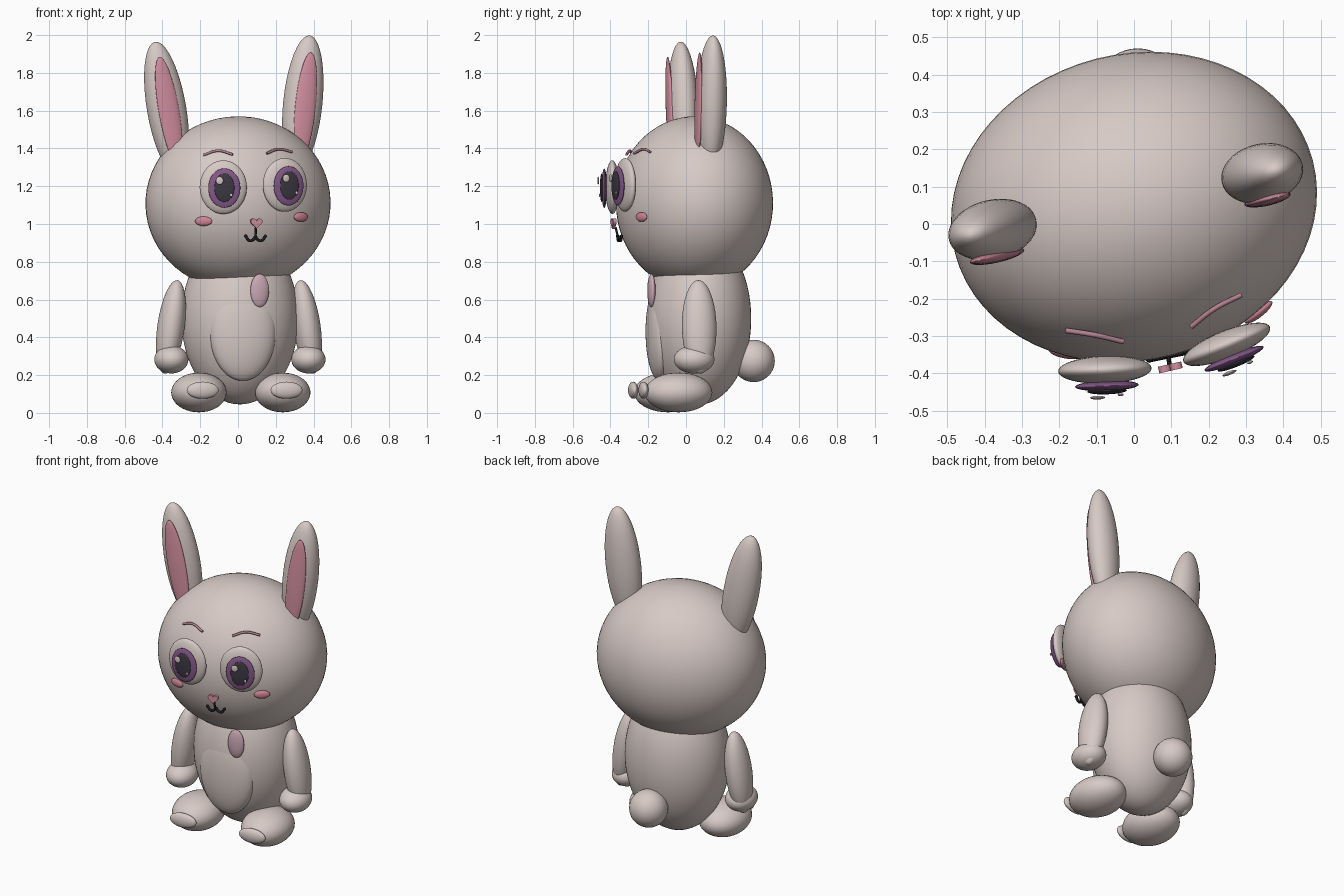
import bpy, bmesh, math
from mathutils import Vector, Matrix

cube = bpy.data.objects.get("Cube")
if cube:
    bpy.data.objects.remove(cube, do_unlink=True)


def material(name, rgb):
    m = bpy.data.materials.new(name)
    m.use_nodes = True
    color = (*rgb, 1)
    m.diffuse_color = color
    bsdf = m.node_tree.nodes["Principled BSDF"]
    bsdf.inputs["Base Color"].default_value = color
    bsdf.inputs["Roughness"].default_value = 0.7
    return m


FUR = material("warm_beige_fur", (0.68, 0.59, 0.56))
PINK = material("ear_pink", (0.66, 0.28, 0.36))
ROSE = material("cheek_rose", (0.62, 0.23, 0.30))
MAUVE = material("pale_mauve", (0.60, 0.40, 0.46))
BROW = material("brow_mauve", (0.45, 0.22, 0.28))
PURPLE = material("iris_purple", (0.24, 0.10, 0.26))
DARK = material("pupil_charcoal", (0.045, 0.04, 0.055))
BLACK = material("mouth_black", (0.012, 0.012, 0.014))


def finish(name, bm, mat):
    mesh = bpy.data.meshes.new(name)
    bm.to_mesh(mesh)
    bm.free()
    mesh.materials.append(mat)
    mesh.shade_smooth()
    obj = bpy.data.objects.new(name, mesh)
    bpy.context.collection.objects.link(obj)
    return obj


def blob(name, loc, radii, mat=FUR, yaw=0, lean=0, segments=40):
    """Ellipsoid: lean tips its top toward +x, yaw then turns it about z."""
    bm = bmesh.new()
    bmesh.ops.create_uvsphere(bm, u_segments=segments, v_segments=segments // 2, radius=1)
    obj = finish(name, bm, mat)
    for v in obj.data.vertices:
        v.co = v.co * Vector(radii)
    obj.location = loc
    obj.rotation_euler = (0, math.radians(lean), math.radians(yaw))
    return obj


def tube(name, points, radius, mat):
    """Smooth round cord through the points."""
    curve = bpy.data.curves.new(name, "CURVE")
    curve.dimensions = "3D"
    curve.bevel_depth = radius
    curve.bevel_resolution = 3
    curve.use_fill_caps = True
    curve.resolution_u = 8
    spline = curve.splines.new("BEZIER")
    spline.bezier_points.add(len(points) - 1)
    for bp, p in zip(spline.bezier_points, points):
        bp.co = p
        bp.handle_left_type = bp.handle_right_type = "AUTO"
    curve.materials.append(mat)
    obj = bpy.data.objects.new(name, curve)
    bpy.context.collection.objects.link(obj)
    return obj


# Head and torso
blob("head", (0, 0.045, 1.11), (0.495, 0.41, 0.46), yaw=14.5, lean=-2, segments=64)
blob("body", (0.01, 0.07, 0.5), (0.31, 0.275, 0.455), yaw=7, segments=64)
blob("belly_patch", (0.025, -0.14, 0.43), (0.175, 0.073, 0.26), yaw=5, segments=48)
blob("chest_tuft", (0.115, -0.183, 0.648), (0.05, 0.02, 0.088), MAUVE, yaw=12)
blob("tail", (0.01, 0.358, 0.275), (0.112, 0.112, 0.112))

# Arms, hands, feet and toe pads: side, arm, hand, foot, pad positions
for side, s, arm, hand, foot, pad in (
    ("left", 1, (0.365, 0.07), (0.373, 0.043), (0.237, -0.04), (0.257, -0.225)),
    ("right", -1, (-0.355, -0.02), (-0.353, -0.05), (-0.207, -0.095), (-0.187, -0.28)),
):
    blob(side + "_arm", (*arm, 0.455), (0.072, 0.092, 0.25), yaw=7, lean=-8 * s)
    blob(side + "_hand", (*hand, 0.283), (0.09, 0.108, 0.074), yaw=7)
    blob(side + "_foot", (*foot, 0.108), (0.146, 0.18, 0.105), yaw=7)
    blob(side + "_toe_pad", (*pad, 0.12), (0.085, 0.025, 0.045), yaw=7)

# Ears with pink inner faces
for side, ear, inner, lean in (
    ("left", (0.343, 0.135, 1.64), (0.357, 0.066, 1.62), 6),
    ("right", (-0.378, -0.015, 1.61), (-0.366, -0.086, 1.6), -10),
):
    blob(side + "_ear", ear, (0.105, 0.08, 0.36), yaw=13, lean=lean)
    blob(side + "_inner_ear", inner, (0.056, 0.017, 0.29), PINK, yaw=13, lean=lean)

# Eyes: stacked discs along each eye's facing direction
for side, center, yaw in (
    ("left", (0.248, -0.322, 1.207), 22),
    ("right", (-0.078, -0.39, 1.195), 2),
):
    turn = Matrix.Rotation(math.radians(yaw), 3, "Z")
    for part, offset, radii, mat in (
        ("eyeball", (0, 0, 0), (0.125, 0.037, 0.142), FUR),
        ("iris", (0.004, -0.043, -0.005), (0.085, 0.014, 0.104), PURPLE),
        ("pupil", (0.004, -0.057, -0.003), (0.053, 0.009, 0.075), DARK),
        ("large_glint", (-0.022, -0.074, 0.035), (0.02, 0.005, 0.021), FUR),
        ("small_glint", (0.04, -0.068, -0.042), (0.008, 0.004, 0.009), FUR),
    ):
        blob(f"{side}_{part}", Vector(center) + turn @ Vector(offset), radii, mat, yaw)

# Eyebrows
tube("right_eyebrow", [(-0.182, -0.285, 1.366), (-0.105, -0.297, 1.388),
                       (-0.028, -0.315, 1.368)], 0.007, BROW)
tube("left_eyebrow", [(0.153, -0.275, 1.374), (0.215, -0.227, 1.396),
                      (0.287, -0.19, 1.382)], 0.007, BROW)

# Cheeks
blob("right_cheek", (-0.182, -0.346, 1.015), (0.046, 0.014, 0.025), ROSE, yaw=-10)
blob("left_cheek", (0.333, -0.236, 1.037), (0.046, 0.014, 0.025), ROSE, yaw=38)

# Heart nose: rounded heart outline with thickness
bm = bmesh.new()
ring = []
for i in range(40):
    t = 2 * math.pi * i / 40
    x = 16 * math.sin(t) ** 3
    z = 13 * math.cos(t) - 5 * math.cos(2 * t) - 2 * math.cos(3 * t) - math.cos(4 * t)
    ring.append(bm.verts.new((x * 0.002, 0, z * 0.0019)))
face = bm.faces.new(ring)
front = bmesh.ops.extrude_face_region(bm, geom=[face])["geom"]
for v in front:
    if isinstance(v, bmesh.types.BMVert):
        v.co.y -= 0.018
bmesh.ops.recalc_face_normals(bm, faces=bm.faces)
nose = finish("heart_nose", bm, PINK)
for p in nose.data.polygons:
    p.use_smooth = len(p.vertices) == 4
nose.location = (0.095, -0.375, 1.006)
nose.rotation_euler.z = math.radians(13)

# Mouth: stem and two hooks
tube("mouth_stem", [(0.094, -0.373, 0.982), (0.093, -0.36, 0.932)], 0.006, BLACK)
for side, s in (("left", 1), ("right", -1)):
    hook = [(0.093 + s * dx, -0.352 + s * dx * 0.2, z)
            for dx, z in ((0, 0.934), (0.012, 0.917), (0.032, 0.912), (0.052, 0.935))]
    tube(side + "_mouth_hook", hook, 0.008, BLACK)
    blob(side + "_mouth_tip", hook[-1], (0.009, 0.009, 0.009), BLACK, segments=16)
